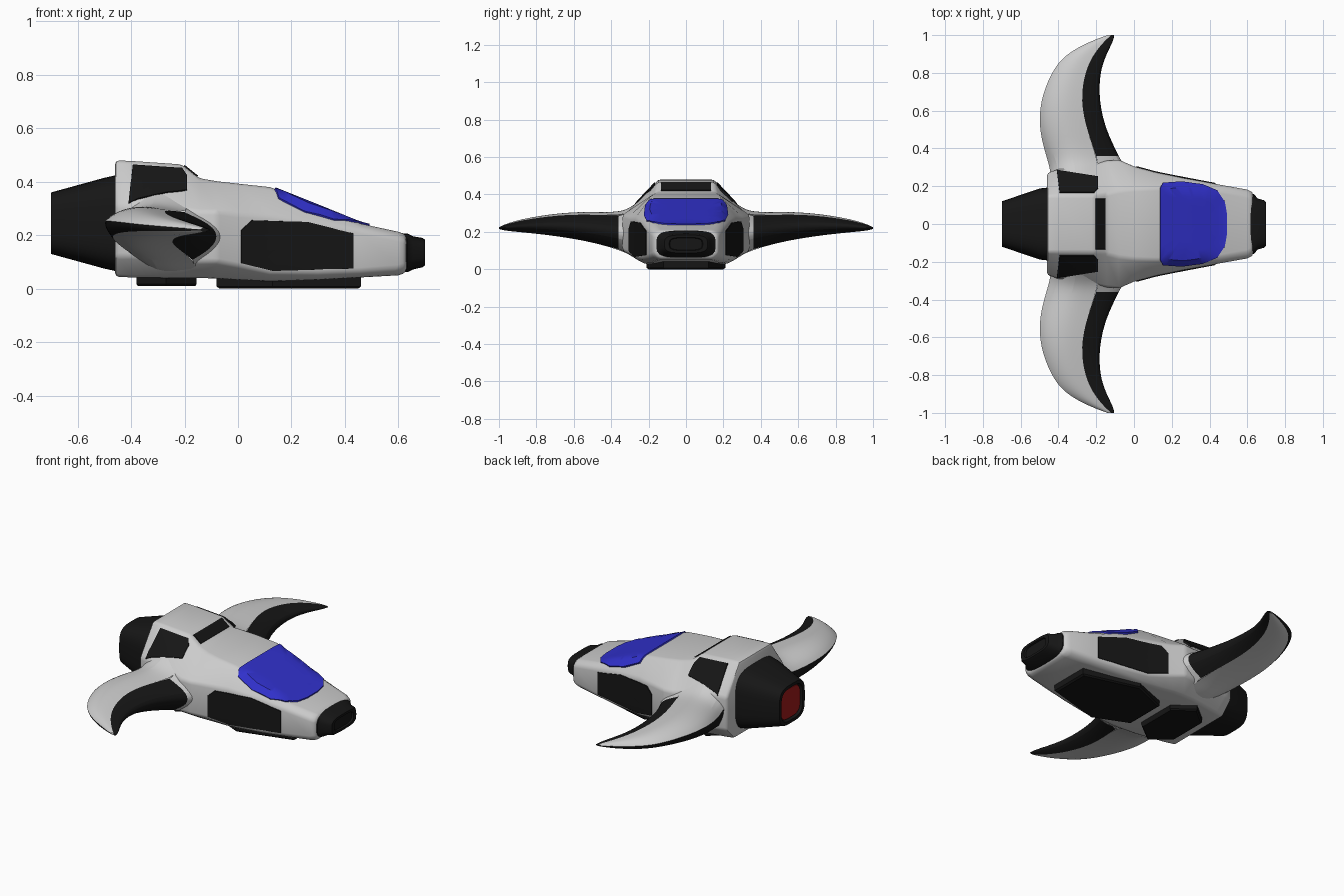
import bpy, bmesh, math
from mathutils import Vector
from mathutils.bvhtree import BVHTree

if "Cube" in bpy.data.objects:
    bpy.data.objects.remove(bpy.data.objects["Cube"])


def material(name, color):
    m = bpy.data.materials.new(name)
    m.diffuse_color = color
    m.use_nodes = True
    m.node_tree.nodes["Principled BSDF"].inputs["Base Color"].default_value = m.diffuse_color
    return m


BLACK = material("black", (0.008, 0.008, 0.008, 1))
BLUE = material("blue", (0.03, 0.03, 0.6, 1))
RED = material("red", (0.35, 0.01, 0.01, 1))


def loft(name, sections, mat=None, closed=True, caps=(True, True), bevel=0):
    """Skin a list of point rows; optionally close rows, cap ends, bevel sharp edges."""
    bm = bmesh.new()
    rows = [[bm.verts.new(p) for p in s] for s in sections]
    n = len(rows[0])
    for a, b in zip(rows, rows[1:]):
        for i in range(n if closed else n - 1):
            j = (i + 1) % n
            bm.faces.new((a[i], a[j], b[j], b[i]))
    if closed and caps[0]:
        bm.faces.new(rows[0])
    if closed and caps[1]:
        bm.faces.new(rows[-1])
    bmesh.ops.recalc_face_normals(bm, faces=bm.faces)
    if bevel:
        sharp = [e for e in bm.edges if e.calc_face_angle(0) > 0.3]
        bmesh.ops.bevel(bm, geom=sharp, offset=bevel, segments=2, profile=0.5,
                        affect='EDGES', clamp_overlap=True)
    me = bpy.data.meshes.new(name)
    bm.to_mesh(me)
    bm.free()
    ob = bpy.data.objects.new(name, me)
    bpy.context.collection.objects.link(ob)
    if mat:
        me.materials.append(mat)
    return ob


def ring(x, w, z0, z1, n=40, p=3.6):
    """Rounded-rectangle section across the x axis."""
    pts = []
    for i in range(n):
        c, s = math.cos(2 * math.pi * i / n), math.sin(2 * math.pi * i / n)
        pts.append((x, w * math.copysign(abs(c) ** (2 / p), c),
                    (z0 + z1) / 2 + (z1 - z0) / 2 * math.copysign(abs(s) ** (2 / p), s)))
    return pts


def mirror_y(ob):
    ob.modifiers.new("mirror", 'MIRROR').use_axis = (False, True, False)
    ob.modifiers["mirror"].use_mirror_merge = False


# Hull: x, bottom half width, bottom z, side half width, side low z, side high z, top half width, top z
STATIONS = [
    (-.46, .20, .045, .27, .12, .31, .15, .48),
    (-.40, .21, .042, .29, .12, .32, .15, .478),
    (-.21, .24, .040, .32, .11, .30, .15, .465),
    (-.145, .24, .040, .335, .10, .29, .16, .413),
    (-.08, .24, .038, .34, .10, .29, .175, .402),
    (.00, .23, .033, .305, .085, .28, .185, .393),
    (.12, .22, .028, .272, .06, .275, .19, .38),
    (.30, .20, .033, .237, .058, .25, .185, .308),
    (.46, .175, .042, .207, .065, .218, .175, .243),
    (.60, .15, .050, .182, .075, .19, .15, .213),
    (.63, .14, .060, .168, .085, .18, .135, .203)]
secs = []
for x, wb, zb, wm, zl, zu, wt, zt in STATIONS:
    half = [(x, wb, zb), (x, wm, zl), (x, wm, zu), (x, wt, zt)]
    secs.append(half + [(x, -y, z) for _, y, z in reversed(half)])
hull = loft("hull", secs, bevel=.014)
bvh = BVHTree.FromPolygons([v.co.copy() for v in hull.data.vertices],
                           [tuple(p.vertices) for p in hull.data.polygons])


def panel(name, outline, mat, side=False, lift=.005):
    """Drape a convex outline on the hull, from above (x, y) or from +y (x, z)."""
    pts = []
    for a, b in zip(outline, outline[1:] + outline[:1]):
        pts += [Vector(a).lerp(Vector(b), k / 6) for k in range(6)]
    mid = sum(pts, Vector((0, 0))) / len(pts)
    rows = []
    for t, h in ((1, -.008), (.985, lift), (.85, lift), (.65, lift), (.45, lift), (.25, lift), (.05, lift)):
        row = []
        for p in pts:
            u, v = mid.lerp(p, t)
            o, d = ((u, 2, v), (0, -1, 0)) if side else ((u, v, 2), (0, 0, -1))
            hit, nor = bvh.ray_cast(Vector(o), Vector(d))[:2]
            if hit is None:
                hit, nor = bvh.find_nearest(Vector(o))[:2]
            row.append(hit + nor * h)
        rows.append(row)
    return loft(name, rows, mat, caps=(False, True))


# Canopy and inset panels
half = [(.135, .19), (.15, .217), (.25, .224), (.36, .21), (.44, .178), (.482, .12), (.494, .05)]
panel("canopy", half + [(x, -y) for x, y in reversed(half)], BLUE, lift=.007)
panel("top_intake", [(-.203, -.135), (-.152, -.135), (-.152, .135), (-.203, .135)], BLACK)
mirror_y(panel("side_panel", [(.01, .22), (.05, .257), (.26, .25), (.435, .207),
                              (.435, .075), (.13, .066), (.01, .095)], BLACK, side=True))
mirror_y(panel("shoulder_panel", [(-.395, .165), (-.21, .165), (-.19, .19),
                                  (-.19, .25), (-.41, .285)], BLACK))

# Wings: y, leading x, strip x, trailing x, top z, bottom z
WING = [
    (.24, -.03, -.18, -.44, .37, .05),
    (.30, -.05, -.19, -.445, .325, .07),
    (.36, -.085, -.20, -.465, .302, .10),
    (.50, -.155, -.25, -.503, .306, .14),
    (.65, -.19, -.283, -.497, .302, .168),
    (.80, -.187, -.262, -.44, .282, .188),
    (.90, -.15, -.215, -.365, .262, .198),
    (.97, -.11, -.155, -.225, .24, .206),
    (1.0, -.105, -.12, -.14, .225, .215)]
upper, lower, lead, trail = [], [], [], []
for y, xl, xs, xt, zt, zb in WING:
    h, zm, xm = zt - zb, (zt + zb) / 2, (xs + xt) / 2
    k = min(1, (xs - xt) / .2)
    a, b = (xs, y, zt - .08 * h), (xs + .03 * k, y, zb + .04 * h)
    c, d = (xt, y, zm + .15 * h), (xt + .03 * k, y, zm - .22 * h)
    upper.append([a, (xm, y, zt + .07 * h), (xt + .03 * k, y, zm + .36 * h), c])
    trail.append([c, (xt + .005 * k, y, zm - .03 * h), d])
    lower.append([d, (xm, y, zb), b])
    lead.append([a, (xl + .012 * k, y, zm + .14 * h), (xl + .005 * k, y, zm - .2 * h), b])
for name, rows, mat in (("wing_upper_skin", upper, None), ("wing_lower_skin", lower, None),
                        ("wing_trailing_strip", trail, BLACK),
                        ("wing_leading_strip", lead[2:], BLACK), ("wing_root", lead[:3], None)):
    wing = loft(name, rows, mat, closed=False)
    mirror_y(wing)
    sub = wing.modifiers.new("smooth", 'SUBSURF')
    sub.levels = sub.render_levels = 2
    sub.boundary_smooth = 'PRESERVE_CORNERS'

# Engine, exhaust glow and nose
loft("engine", [ring(-.44, .195, .062, .428), ring(-.50, .188, .075, .415), ring(-.70, .12, .13, .36),
                ring(-.70, .10, .148, .342), ring(-.68, .095, .153, .337)], BLACK)
loft("exhaust_glow", [ring(-.68, .093, .155, .335), ring(-.69, .09, .158, .332)], RED)
loft("nose", [ring(.60, .16, .062, .208), ring(.635, .158, .062, .206), ring(.655, .135, .072, .196),
              ring(.69, .125, .08, .19), ring(.70, .115, .087, .183), ring(.70, .09, .1, .17),
              ring(.69, .085, .103, .167)], BLACK)


# Belly pads
def pad(name, x0, xm, x1, z):
    hexa = [(x0, -.12), (xm, -.21), (x1, -.12), (x1, .12), (xm, .21), (x0, .12)]
    c = (x0 + x1) / 2
    loft(name, [[(c + (x - c) * s, y * s, h) for x, y in hexa]
                for s, h in ((.96, z), (1, z + .008), (1, .06))], BLACK)


pad("front_belly_pad", -.08, .13, .46, 0)
pad("rear_belly_pad", -.38, -.27, -.155, .01)

# Smooth shading with sharp creases kept
for ob in bpy.context.scene.objects:
    ob.select_set(True)
    bpy.context.view_layer.objects.active = ob
bpy.ops.object.shade_smooth_by_angle(angle=math.radians(35))
# Wing skins are smooth throughout
for ob in bpy.context.scene.objects:
    if ob.name.startswith("wing"):
        ob.data.shade_smooth()
